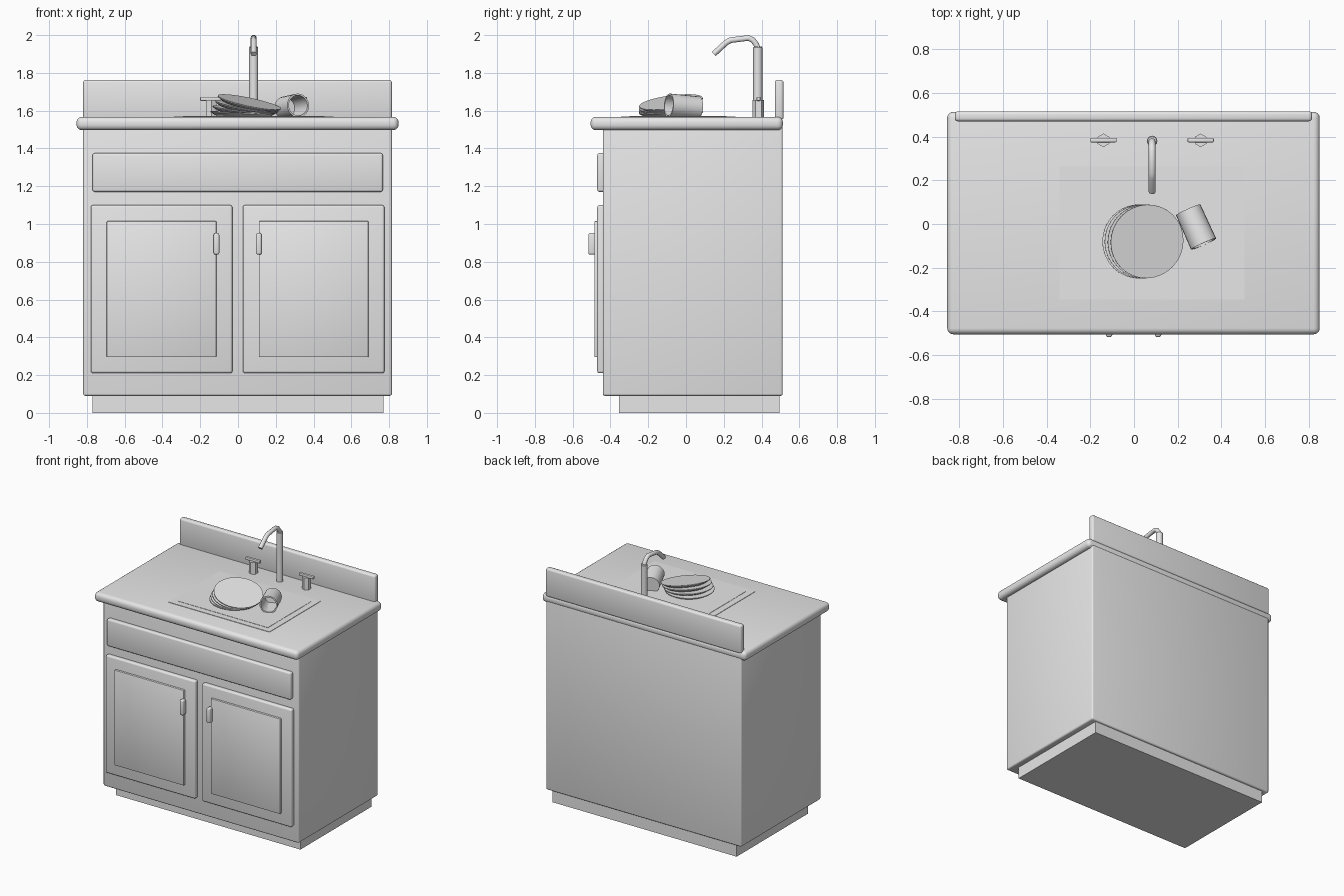
import bpy, bmesh, math
from mathutils import Vector

if "Cube" in bpy.data.objects:
    bpy.data.objects.remove(bpy.data.objects["Cube"])

grey = bpy.data.materials.new("plain grey")
grey.diffuse_color = (0.8, 0.8, 0.8, 1)
grey.use_nodes = True
grey.node_tree.nodes["Principled BSDF"].inputs["Base Color"].default_value = grey.diffuse_color


def finish(ob, angle=35):
    ob.data.materials.clear()
    ob.data.materials.append(grey)
    bpy.ops.object.select_all(action='DESELECT')
    ob.select_set(True)
    bpy.context.view_layer.objects.active = ob
    bpy.ops.object.shade_smooth_by_angle(angle=math.radians(angle))
    return ob


def mesh_object(name, bm):
    me = bpy.data.meshes.new(name)
    bmesh.ops.recalc_face_normals(bm, faces=bm.faces)
    bm.to_mesh(me)
    bm.free()
    ob = bpy.data.objects.new(name, me)
    bpy.context.collection.objects.link(ob)
    return ob


def box(name, x, y, z, bevel=0.0, segments=3):
    """Box from (min, max) pairs, with optionally rounded edges."""
    bm = bmesh.new()
    bmesh.ops.create_cube(bm, size=1)
    for v in bm.verts:
        v.co = [(a + b) / 2 + c * (b - a) for (a, b), c in zip((x, y, z), v.co)]
    if bevel:
        bmesh.ops.bevel(bm, geom=bm.edges[:], offset=bevel, segments=segments,
                        profile=0.5, affect='EDGES', clamp_overlap=True)
    return finish(mesh_object(name, bm))


def lathe(name, profile, steps, loc, axis=(0, 0, 1), start=0.0):
    """Turned part: profile of (radius, height), both ends closed."""
    bm = bmesh.new()
    rings = [[bm.verts.new((r * math.cos(start + 2 * math.pi * i / steps),
                            r * math.sin(start + 2 * math.pi * i / steps), h))
              for i in range(steps)] for r, h in profile]
    for a, b in zip(rings, rings[1:]):
        for i in range(steps):
            j = (i + 1) % steps
            bm.faces.new((a[i], a[j], b[j], b[i]))
    bm.faces.new(rings[0])
    bm.faces.new(rings[-1])
    ob = mesh_object(name, bm)
    ob.location = loc
    ob.rotation_euler = Vector(axis).to_track_quat('Z', 'Y').to_euler()
    return finish(ob)


# Cabinet carcass
box("toe_kick", (-0.77, 0.77), (-0.355, 0.495), (0, 0.12))
box("cabinet_body", (-0.82, 0.815), (-0.44, 0.512), (0.09, 1.52), 0.012)
box("countertop", (-0.855, 0.85), (-0.505, 0.513), (1.497, 1.567), 0.028, 4)
box("backsplash", (-0.82, 0.815), (0.47, 0.516), (1.55, 1.763), 0.014)

# Drawer front, doors, raised panels and handles
box("drawer_front", (-0.77, 0.767), (-0.47, -0.43), (1.17, 1.375), 0.012)
for side, s in (("left", -1), ("right", 1)):
    def span(a, b):
        return tuple(sorted((s * a - 0.002, s * b - 0.002)))
    box(side + "_door", span(0.028, 0.777), (-0.47, -0.43), (0.21, 1.10), 0.012)
    box(side + "_door_panel", span(0.112, 0.693), (-0.485, -0.45), (0.295, 1.015), 0.005, 2)
    box(side + "_door_handle", span(0.097, 0.127), (-0.517, -0.475), (0.838, 0.952), 0.01)

# Flat sink rim and basin sheet
box("sink_rim", (-0.34, 0.505), (-0.345, 0.263), (1.56, 1.570))
box("sink_basin", (-0.29, 0.458), (-0.298, 0.215), (1.565, 1.572))

# Hexagonal taps with bar handles
for side, x in (("left", -0.14), ("right", 0.305)):
    lathe(side + "_tap", [(0.031, 1.56), (0.031, 1.657)], 6, (x, 0.383, 0), start=math.pi / 6)
    box(side + "_tap_bar", (x - 0.06, x + 0.06), (0.374, 0.394), (1.652, 1.673), 0.004, 2)

# Faucet column and bent spout
lathe("faucet_column", [(0.024, 1.56), (0.024, 1.935), (0.02, 1.94)], 16, (0.083, 0.38, 0))
cu = bpy.data.curves.new("spout_path", 'CURVE')
cu.dimensions = '3D'
cu.bevel_depth = 0.016
cu.bevel_resolution = 3
cu.use_fill_caps = True
path = [(0.38, 1.925), (0.372, 1.95), (0.355, 1.973), (0.33, 1.985),
        (0.235, 1.973), (0.212, 1.96), (0.147, 1.9)]
sp = cu.splines.new('POLY')
sp.points.add(len(path) - 1)
for p, (y, z) in zip(sp.points, path):
    p.co = (0.083, y, z, 1)
tmp = bpy.data.objects.new("spout_path", cu)
bpy.context.collection.objects.link(tmp)
bpy.context.view_layer.update()
me = bpy.data.meshes.new_from_object(tmp.evaluated_get(bpy.context.evaluated_depsgraph_get()))
bpy.data.objects.remove(tmp)
spout = bpy.data.objects.new("faucet_spout", me)
bpy.context.collection.objects.link(spout)
finish(spout, 45)

# Leaning stack of plates
stack = [(0.025, 1.592, 0.03), (0.035, 1.608, 0.10), (0.048, 1.626, 0.16), (0.06, 1.646, 0.21)]
for i, (x, z, tilt) in enumerate(stack):
    lathe("plate_%d" % (i + 1), [(0.145, -0.02), (0.17, -0.005), (0.17, 0)], 32,
          (x, -0.08, z), (tilt, -0.65 * tilt, 1))

# Cup lying on its side, mouth towards the front
lathe("cup", [(0.061, 0), (0.063, 0.172), (0.054, 0.172), (0.052, 0.012)], 24,
      (0.248, 0.065, 1.614), (0.41, -0.91, 0.08))
